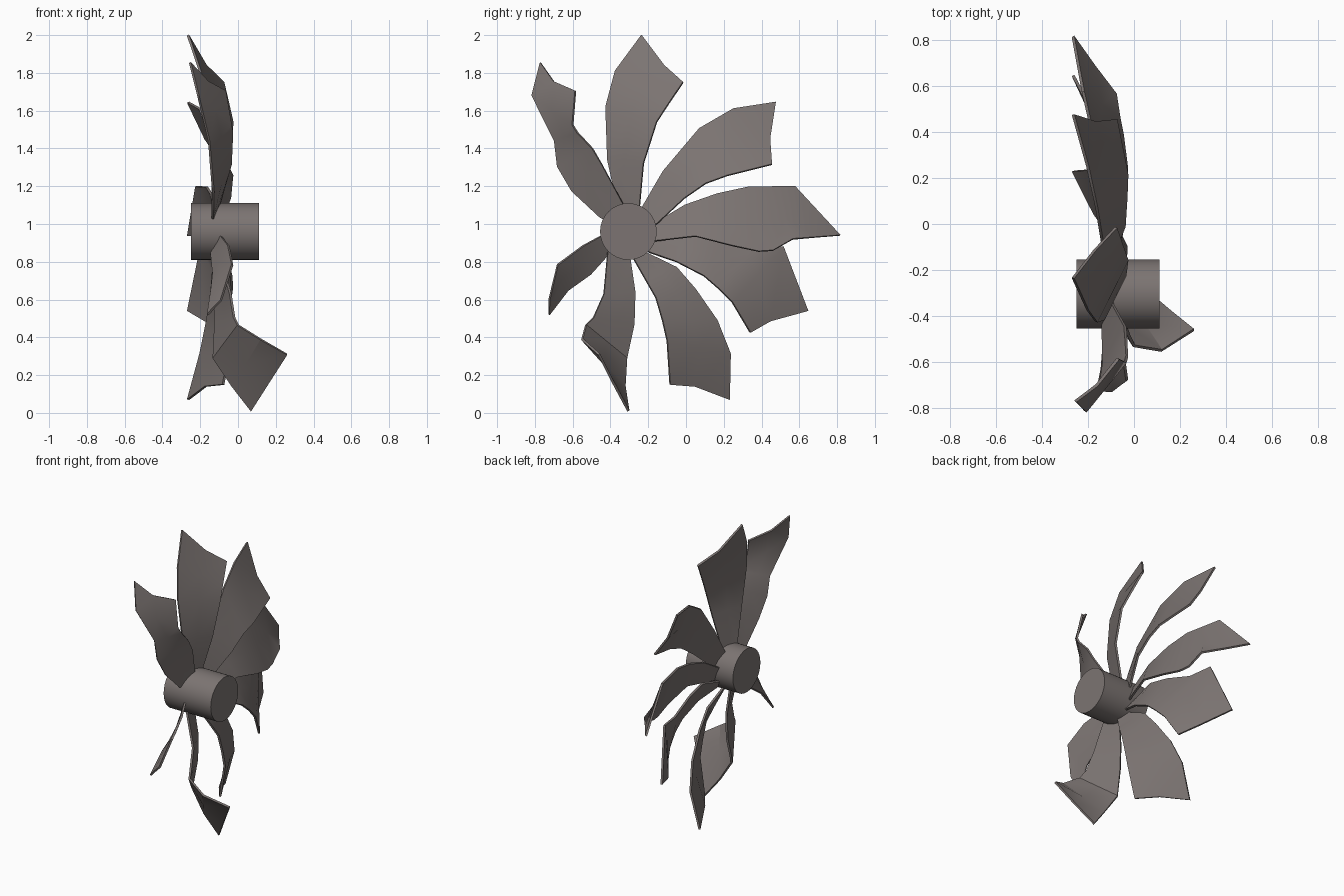
import bpy, math
from mathutils import Vector

if "Cube" in bpy.data.objects:
    bpy.data.objects.remove(bpy.data.objects["Cube"])

HUB_Y, HUB_Z = -0.305, 0.96

metal = bpy.data.materials.new("warm grey metal")
metal.diffuse_color = (0.2, 0.175, 0.168, 1)
metal.use_nodes = True
metal.node_tree.nodes["Principled BSDF"].inputs["Base Color"].default_value = metal.diffuse_color

# depth of each blade edge against distance from the hub axis
LEAD_X = [(0, -.14), (.35, -.13), (.6, -.15), (.85, -.2), (1.04, -.265)]
TRAIL_X = [(0, -.14), (.15, -.1), (.35, -.04), (.6, -.03), (.85, -.08)]


def depth(curve, p):
    r = math.hypot(*p)
    for (r0, x0), (r1, x1) in zip(curve, curve[1:]):
        if r <= r1:
            return x0 + (x1 - x0) * (r - r0) / (r1 - r0)
    return curve[-1][1]


def edge(points, curve, xs):
    """Edge in 3D from (y, z) offsets to the axis, starting inside the hub."""
    xs = xs or [depth(curve, p) for p in points]
    out = [Vector((x, y, z)) for x, (y, z) in zip(xs, points)]
    return [Vector((out[0].x, out[0].y * .6, out[0].z * .6))] + out


def blade(name, lead, trail, tip, lead_x=None, trail_x=None):
    a, b = edge(lead, LEAD_X, lead_x), edge(trail, TRAIL_X, trail_x)
    verts, faces = [], []
    for i, (p, q) in enumerate(zip(a, b)):
        m = (p + q) / 2
        if i == len(a) - 1:                       # broken tip
            m = Vector((m.x, *tip))
        verts += [p, m, q]
        if i:
            k = 3 * i
            faces += [(k - 3, k - 2, k + 1, k), (k - 2, k - 1, k + 2, k + 1)]
    me = bpy.data.meshes.new(name)
    me.from_pydata([v + Vector((0, HUB_Y, HUB_Z)) for v in verts], [], faces)
    me.materials.append(metal)
    ob = bpy.data.objects.new(name, me)
    bpy.context.collection.objects.link(ob)
    mod = ob.modifiers.new("thickness", 'SOLIDIFY')
    mod.thickness, mod.offset = 0.013, 0
    bpy.context.view_layer.objects.active = ob
    ob.select_set(True)
    bpy.ops.object.modifier_apply(modifier=mod.name)
    bpy.ops.object.shade_smooth_by_angle(angle=math.radians(30))
    ob.select_set(False)


# hub
bpy.ops.mesh.primitive_cylinder_add(vertices=32, radius=0.15, depth=0.36,
                                    location=(-0.07, HUB_Y, HUB_Z),
                                    rotation=(0, math.pi / 2, 0))
hub = bpy.context.object
hub.name = "hub"
hub.data.materials.append(metal)
bpy.ops.object.shade_smooth_by_angle(angle=math.radians(30))
hub.select_set(False)

# blades, clockwise from the top, each broken differently
blade("blade_top",
      [(-.06, .15), (-.11, .38), (-.12, .66), (-.07, .85), (.07, 1.04)],
      [(.06, .14), (.08, .36), (.15, .58), (.215, .68), (.29, .79)], (.19, .88))
blade("blade_upper_right",
      [(.08, .14), (.185, .32), (.375, .545), (.555, .65), (.78, .685)],
      [(.15, .04), (.295, .175), (.41, .255), (.52, .295), (.76, .355)], (.75, .49))
blade("blade_right",
      [(.15, .05), (.3, .14), (.47, .2), (.63, .235), (.88, .24), (1.12, -.02)],
      [(.14, -.05), (.355, -.025), (.55, -.075), (.69, -.105), (.765, -.1), (.87, -.04)],
      (.99, -.03))
blade("blade_lower_right",
      [(.14, -.05), (.315, 0), (.465, -.03), (.66, -.09), (.82, -.08), (.95, -.42)],
      [(.11, -.11), (.255, -.16), (.4, -.235), (.475, -.3), (.55, -.375), (.645, -.535)],
      (.75, -.475))
blade("blade_bottom_right",
      [(.1, -.115), (.255, -.19), (.355, -.305), (.47, -.47), (.54, -.645), (.535, -.89)],
      [(.025, -.14), (.085, -.245), (.145, -.35), (.18, -.47), (.205, -.58), (.22, -.81)],
      (.35, -.82))
# bottom blade is bent over towards +x
blade("blade_bottom_bent",
      [(.01, -.15), (.035, -.32), (.03, -.49), (-.01, -.67), (-.02, -.82), (0, -.95)],
      [(-.11, -.11), (-.13, -.33), (-.185, -.455), (-.225, -.495), (-.245, -.57), (-.155, -.65)],
      (-.08, -.8),
      [-.13, -.12, -.12, -.13, -.03, .07], [-.1, -.04, -.02, 0, .12, .26])
blade("blade_lower_left",
      [(-.11, -.125), (-.2, -.225), (-.32, -.31), (-.42, -.44)],
      [(-.12, -.01), (-.24, -.075), (-.375, -.175), (-.42, -.365)], (-.42, -.4),
      [-.14, -.13, -.14, -.16], [-.1, -.05, -.03, -.09])
blade("blade_upper_left",
      [(-.15, .075), (-.3, .215), (-.375, .345), (-.39, .48), (-.51, .72), (-.465, .895)],
      [(-.03, .15), (-.14, .355), (-.19, .44), (-.27, .525), (-.295, .565), (-.28, .745)],
      (-.395, .795))
